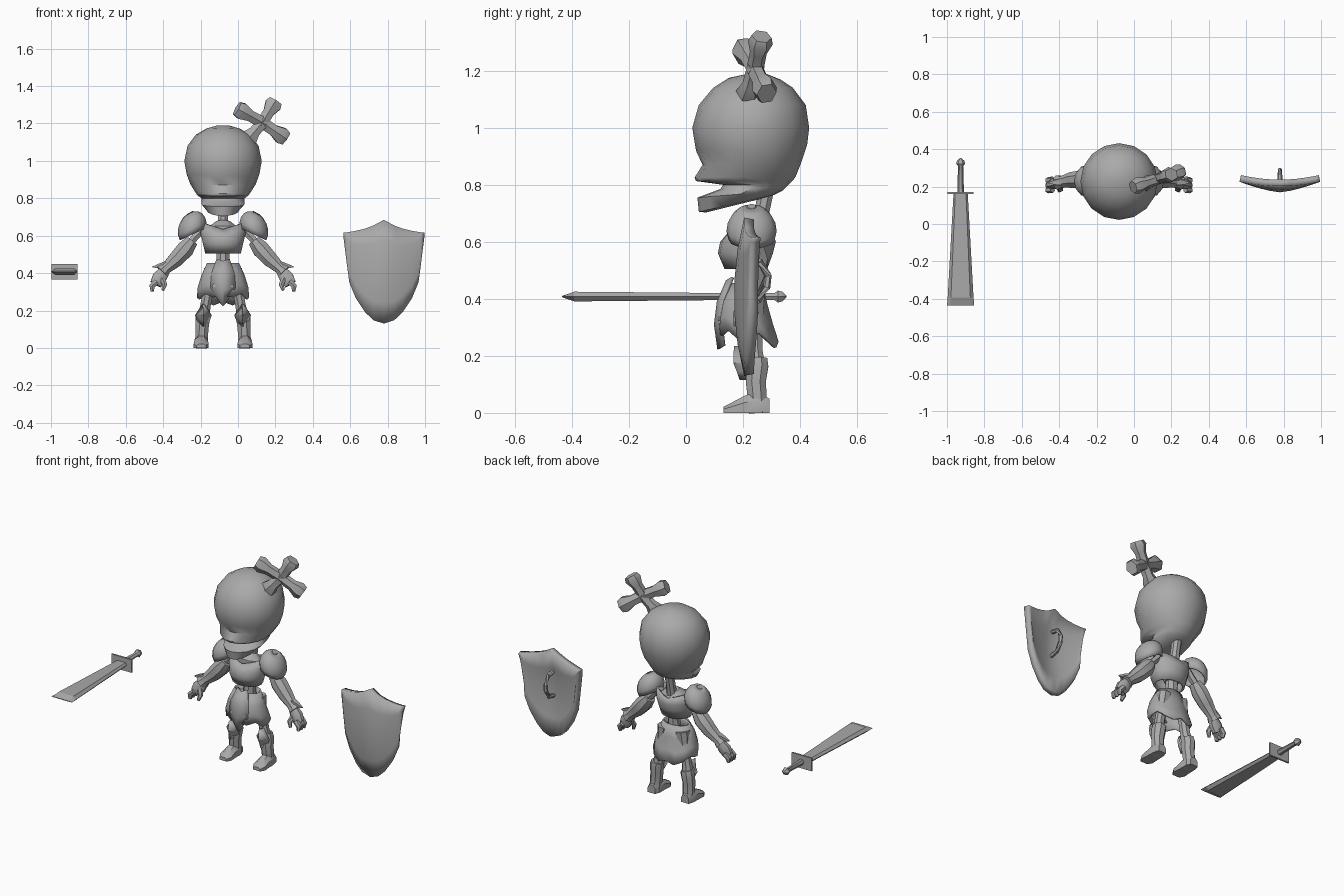
import bpy
import math
from mathutils import Vector

if "Cube" in bpy.data.objects:
    bpy.data.objects.remove(bpy.data.objects["Cube"])

grey = bpy.data.materials.new("plain_grey")
grey.use_nodes = True
GREY = (0.4, 0.4, 0.4, 1)
grey.diffuse_color = GREY
grey.node_tree.nodes["Principled BSDF"].inputs["Base Color"].default_value = GREY

CX = -0.08  # middle of the figure
CY = 0.23


def finish(name, verts, faces, angle=35, thick=0):
    mesh = bpy.data.meshes.new(name)
    mesh.from_pydata([tuple(v) for v in verts], [], faces)
    mesh.materials.append(grey)
    obj = bpy.data.objects.new(name, mesh)
    bpy.context.collection.objects.link(obj)
    bpy.ops.object.select_all(action="DESELECT")
    obj.select_set(True)
    bpy.context.view_layer.objects.active = obj
    bpy.ops.object.mode_set(mode="EDIT")
    bpy.ops.mesh.select_all(action="SELECT")
    bpy.ops.mesh.normals_make_consistent(inside=False)
    bpy.ops.object.mode_set(mode="OBJECT")
    bpy.ops.object.shade_smooth_by_angle(angle=math.radians(angle))
    if thick:
        mod = obj.modifiers.new("thickness", "SOLIDIFY")
        mod.thickness = thick
        mod.offset = -1
    return obj


def loft(name, rings, caps=True, closed=True, angle=35, thick=0):
    n = len(rings[0])
    verts = [v for ring in rings for v in ring]
    faces = []
    for r in range(len(rings) - 1):
        for i in range(n if closed else n - 1):
            j = (i + 1) % n
            faces.append((r * n + i, r * n + j, (r + 1) * n + j, (r + 1) * n + i))
    if caps:
        faces.append(tuple(range(n)))
        faces.append(tuple(range(len(verts) - n, len(verts))))
    return finish(name, verts, faces, angle, thick)


def tube(name, stations, sides=8, flat=1.0, caps=True, thick=0, angle=40):
    """Stations are (x, y, z, radius); flat squashes the section in depth."""
    pts = [Vector(s[:3]) for s in stations]
    rings = []
    for k, p in enumerate(pts):
        axis = (pts[min(k + 1, len(pts) - 1)] - pts[max(k - 1, 0)]).normalized()
        ref = Vector((1, 0, 0)) if abs(axis.y) > 0.8 else Vector((0, 1, 0))
        side = axis.cross(ref).normalized()
        deep = axis.cross(side).normalized()
        r = stations[k][3]
        turns = [math.tau * (i + 0.5) / sides for i in range(sides)]
        rings.append([p + side * r * math.cos(t) + deep * r * flat * math.sin(t) for t in turns])
    return loft(name, rings, caps=caps, thick=thick, angle=angle)


def oval(half, front, back, z_front, z_back, n=16, wide=1.0):
    """Level or tilted oval ring round the figure's middle."""
    ring = []
    for i in range(n):
        t = math.tau * i / n
        f = (1 - math.cos(t)) / 2
        ring.append((CX + half * math.sin(t), front + (back - front) * f,
                     z_front + (z_back - z_front) * f))
    return ring


# Head: skull, beak-like upper lip, mouth notch and lower jaw
skull = [(0.03, 0.22, 0.28, 1.19, 1.19), (0.09, 0.15, 0.33, 1.175, 1.17),
         (0.145, 0.095, 0.375, 1.14, 1.14), (0.19, 0.045, 0.42, 1.08, 1.08),
         (0.207, 0.022, 0.432, 1.0, 1.0), (0.195, 0.035, 0.425, 0.92, 0.94),
         (0.175, 0.058, 0.405, 0.87, 0.88), (0.145, 0.03, 0.385, 0.825, 0.83),
         (0.135, 0.035, 0.375, 0.813, 0.815), (0.115, 0.13, 0.36, 0.80, 0.80),
         (0.115, 0.12, 0.35, 0.785, 0.79), (0.115, 0.04, 0.34, 0.755, 0.78),
         (0.085, 0.045, 0.31, 0.705, 0.765), (0.04, 0.07, 0.26, 0.703, 0.75)]
loft("head", [oval(*s) for s in skull], angle=50)
tube("neck", [(CX, 0.25, 0.62, 0.035), (CX, 0.265, 0.70, 0.028), (CX, 0.285, 0.80, 0.03)])

# Crossed bones on the side of the head
hub = Vector((0.13, 0.242, 1.205))
for i, (dx, dz) in enumerate([(-0.135, 0.075), (0.07, 0.115), (0.125, -0.085), (-0.085, -0.1)]):
    d = Vector((dx, dx * 0.33, dz))
    steps = [(-0.15, 0.036), (0.5, 0.035), (0.82, 0.052), (1.0, 0.042)]
    tube(f"crossed_bone_{i + 1}", [(*(hub + d * k), r) for k, r in steps], sides=6, flat=0.85)

# Torso: hollow cuirass with a dipped collar over ribs and spine
rows = []
for half, front, back, z, dip in [(0.115, 0.155, 0.305, 0.67, 0.035), (0.12, 0.12, 0.315, 0.61, 0.01),
                                  (0.108, 0.112, 0.305, 0.56, 0), (0.095, 0.135, 0.285, 0.505, 0)]:
    ring = oval(half, front, back, z, z)
    rows.append([(x, y, h - dip * (1 - abs(x - CX) / half)) for x, y, h in ring])
loft("cuirass", rows, caps=False, thick=0.012)
tube("rib_cage", [(CX, 0.23, 0.52, 0.045), (CX, 0.225, 0.58, 0.075),
                  (CX, 0.235, 0.64, 0.085), (CX, 0.245, 0.675, 0.04)], flat=0.75)
tube("spine", [(CX, 0.235, 0.36, 0.045), (CX, 0.23, 0.44, 0.038), (CX, 0.235, 0.54, 0.036)])

# Skirt armour with a pointed hem
hem = [0.28, 0.27, 0.29, 0.26, 0.27, 0.28, 0.25, 0.23, 0.25]
rows = []
for k, half, front, back in [(0, 0.085, 0.155, 0.27), (0.35, 0.115, 0.118, 0.285),
                             (0.7, 0.135, 0.105, 0.305), (1, 0.14, 0.115, 0.325)]:
    ring = oval(half, front, back, 0, 0)
    rows.append([(x, y, 0.455 + (hem[min(i, 16 - i)] - 0.455) * k) for i, (x, y, _) in enumerate(ring)])
loft("skirt", rows, caps=False, thick=0.01)
plate = [(0.035, 0.14, 0.465), (0.062, 0.108, 0.39), (0.068, 0.098, 0.31), (0.012, 0.11, 0.222)]
loft("skirt_front_plate", [[(CX - w, y + 0.02, z + 0.012), (CX, y, z), (CX + w, y + 0.02, z + 0.012)]
                           for w, y, z in plate], caps=False, closed=False, thick=0.01)

for s, side in ((1, "left"), (-1, "right")):
    def limb(name, stations, **kw):
        return tube(f"{side}_{name}", [(CX + s * u, y, z, r) for u, y, z, r in stations], **kw)

    # Shoulder dome, open below and tipped outward
    dome = []
    for k in range(6):
        a = math.radians(12 + 20 * k)
        dome.append([(CX + s * (0.165 + 0.076 * math.sin(a) * math.cos(t) + 0.012 * math.cos(a)),
                      CY + 0.088 * math.sin(a) * math.sin(t),
                      0.64 + 0.085 * math.cos(a) - 0.035 * math.sin(a) * math.cos(t))
                     for t in [math.tau * i / 12 for i in range(12)]])
    cap = loft(f"{side}_shoulder_guard", dome, caps=False, thick=0.01, angle=50)
    limb("shoulder_tip", [(0.17, CY, 0.715, 0.024), (0.176, CY, 0.725, 0.015)], sides=12)

    # Arm, gauntlet and hand
    limb("upper_arm", [(0.09, 0.24, 0.655, 0.022), (0.16, 0.24, 0.58, 0.022), (0.21, 0.24, 0.52, 0.025)], sides=6)
    limb("gauntlet", [(0.165, 0.24, 0.575, 0.036), (0.2, 0.24, 0.53, 0.05),
                      (0.25, 0.235, 0.475, 0.045), (0.305, 0.225, 0.425, 0.032),
                      (0.325, 0.222, 0.405, 0.042)])
    limb("wrist_spike", [(0.305, 0.225, 0.445, 0.026), (0.345, 0.222, 0.438, 0.016),
                         (0.378, 0.22, 0.432, 0.003)], sides=4)
    limb("palm", [(0.31, 0.222, 0.415, 0.03), (0.34, 0.215, 0.375, 0.042), (0.36, 0.21, 0.34, 0.034)], flat=0.75)
    for i in range(3):
        y = 0.185 + 0.026 * i
        limb(f"finger_{i + 1}", [(0.355, y, 0.355, 0.018), (0.38, y - 0.004, 0.33, 0.017),
                                 (0.378, y - 0.008, 0.303, 0.01)], sides=6)
    limb("thumb", [(0.325, 0.2, 0.37, 0.017), (0.312, 0.185, 0.34, 0.015),
                   (0.322, 0.178, 0.308, 0.009)], sides=6)

    # Leg, knee guard and boot
    limb("thigh", [(0.06, 0.235, 0.42, 0.045), (0.08, 0.24, 0.3, 0.03),
                   (0.095, 0.24, 0.22, 0.03), (0.105, 0.245, 0.16, 0.036)])
    knee = [(0.006, 0.18, 0.235), (0.045, 0.178, 0.175), (0.034, 0.19, 0.145), (0.008, 0.2, 0.115)]
    loft(f"{side}_knee_guard", [[(CX + s * 0.105 - w, y + 0.035, z), (CX + s * 0.105, y - 0.012, z),
                                 (CX + s * 0.105 + w, y + 0.035, z)] for w, y, z in knee],
         caps=False, closed=False, thick=0.01)
    limb("boot_shaft", [(0.103, 0.25, 0.19, 0.038), (0.108, 0.25, 0.165, 0.042),
                        (0.112, 0.245, 0.11, 0.038), (0.115, 0.25, 0.05, 0.036), (0.115, 0.255, 0, 0.037)])
    foot = []
    for y, w, top in [(0.292, 0.026, 0.05), (0.25, 0.036, 0.075), (0.205, 0.037, 0.06),
                      (0.16, 0.04, 0.036), (0.132, 0.025, 0.022)]:
        mid = CX + s * 0.117
        foot.append([(mid - w, y, 0), (mid - w, y, top * 0.6), (mid - w * 0.45, y, top),
                     (mid + w * 0.45, y, top), (mid + w, y, top * 0.6), (mid + w, y, 0)])
    loft(f"{side}_boot_foot", foot)

# Shield: bowed board from a half outline, mirrored about its middle
SX = 0.78
outline = [(0.0, 0.685, 0.13), (0.055, 0.655, 0.148), (0.1, 0.638, 0.19),
           (0.15, 0.626, 0.265), (0.185, 0.62, 0.35), (0.197, 0.618, 0.44), (0.216, 0.617, 0.59)]
columns = []
for s in (-1, 1):
    for u, top, low in (reversed(outline) if s < 0 else outline[1:]):
        col = []
        for k in range(6):
            f = k / 5
            bow = 0.036 * (2 * f - 1) ** 2 * (1 - u / 0.216)
            col.append((SX + s * u, 0.168 + bow + 0.058 * (u / 0.216) ** 1.4, top + (low - top) * f))
        columns.append(col)
shield = loft("shield", columns, caps=False, closed=False, angle=25, thick=0.036)
shield.modifiers["thickness"].offset = -1
if shield.data.polygons[0].normal.y > 0:
    shield.data.flip_normals()
tube("shield_handle", [(SX, 0.2, 0.54, 0.012), (SX, 0.26, 0.53, 0.013), (SX, 0.288, 0.48, 0.013),
                       (SX, 0.283, 0.44, 0.013), (SX, 0.255, 0.395, 0.013), (SX, 0.2, 0.385, 0.012)], sides=6)

# Sword lying level, with its blunt tip towards the front
BX = -0.927
SZ = 0.408
blade = []
for y, half, t in [(0.165, 0.038, 0.012), (-0.392, 0.069, 0.017), (-0.435, 0.0725, 0.002)]:
    blade.append([(BX + half * a, y, SZ + t * b) for a, b in
                  ((-1, 0), (-0.75, 1), (0.75, 1), (1, 0), (0.75, -1), (-0.75, -1))])
loft("sword_blade", blade, angle=15)
loft("sword_guard", [[(BX + a * 0.07, y, SZ + b * 0.041) for a, b in ((-1, -1), (1, -1), (1, 1), (-1, 1))]
                     for y in (0.16, 0.171)])
tube("sword_grip", [(BX, 0.165, SZ, 0.018), (BX, 0.31, SZ, 0.014), (BX, 0.322, SZ, 0.024),
                    (BX, 0.338, SZ, 0.02), (BX, 0.352, SZ, 0.004)], sides=6)
